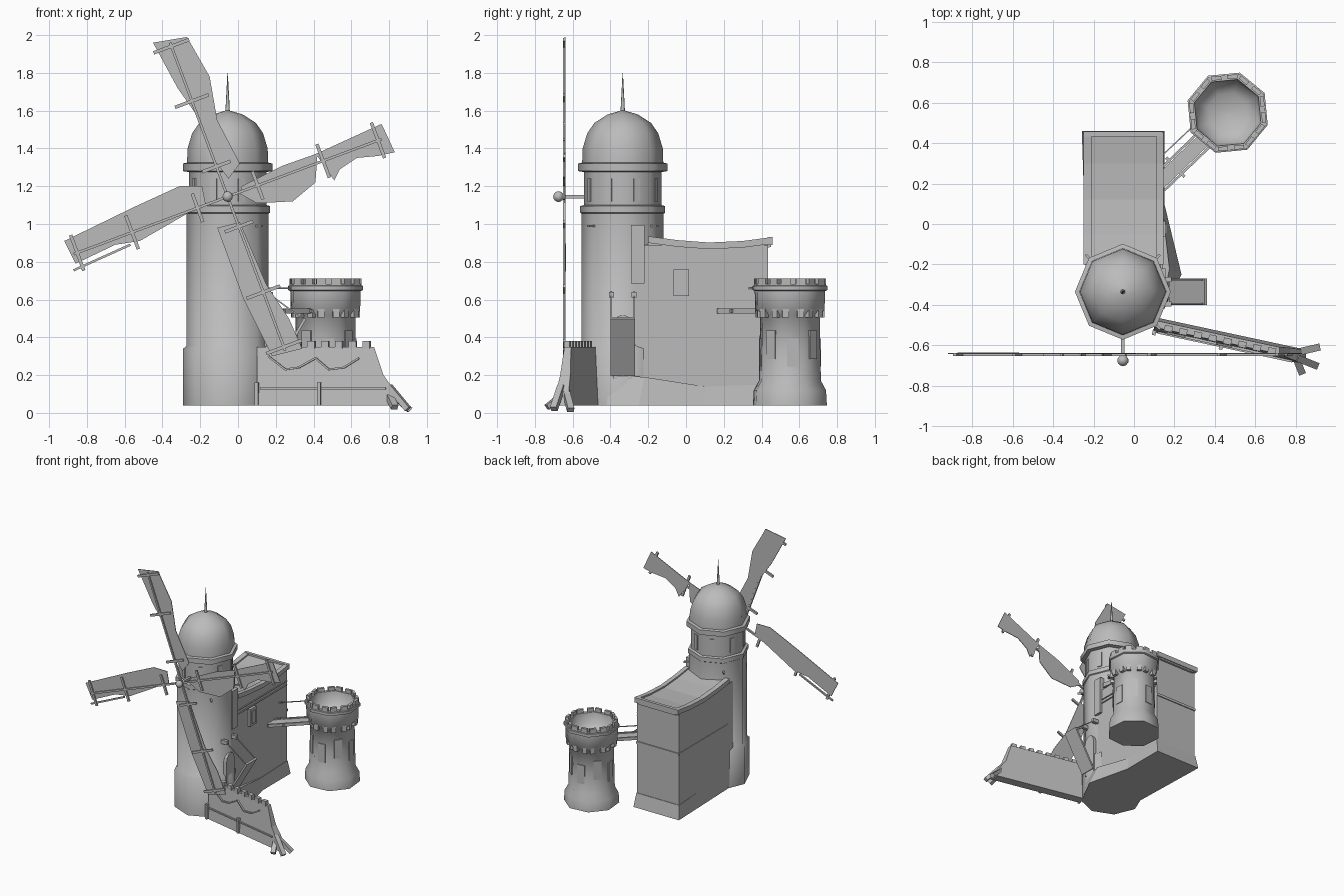
import bpy, bmesh, math
from mathutils import Vector, Matrix

cube = bpy.data.objects.get("Cube")
if cube:
    bpy.data.objects.remove(cube, do_unlink=True)

stone = bpy.data.materials.new("grey_stone")
stone.use_nodes = True
GREY = (0.5, 0.5, 0.5, 1)
stone.diffuse_color = GREY
stone.node_tree.nodes["Principled BSDF"].inputs["Base Color"].default_value = GREY


def finish(name, bm, smooth=False):
    bmesh.ops.recalc_face_normals(bm, faces=bm.faces)
    mesh = bpy.data.meshes.new(name)
    bm.to_mesh(mesh)
    bm.free()
    ob = bpy.data.objects.new(name, mesh)
    bpy.context.collection.objects.link(ob)
    mesh.materials.append(stone)
    if smooth:
        bpy.ops.object.select_all(action='DESELECT')
        ob.select_set(True)
        bpy.context.view_layer.objects.active = ob
        bpy.ops.object.shade_smooth_by_angle(angle=math.radians(50))
    return ob


def lathe(name, centre, profile, turn=0):
    """Eight-sided turned body from (radius, height) pairs."""
    bm = bmesh.new()
    rings = []
    for r, z in profile:
        angles = [turn + i * math.pi / 4 for i in range(8)]
        rings.append([bm.verts.new((centre[0] + r * math.cos(a), centre[1] + r * math.sin(a), z)) for a in angles])
    for low, high in zip(rings, rings[1:]):
        for i in range(8):
            j = (i + 1) % 8
            bm.faces.new((low[i], low[j], high[j], high[i]))
    bm.faces.new(rings[0])
    bm.faces.new(rings[-1])
    return finish(name, bm, True)


def add_box(bm, centre, size, spin=0):
    m = Matrix.Translation(centre) @ Matrix.Rotation(spin, 4, 'Z') @ Matrix.Diagonal((*size, 1))
    bmesh.ops.create_cube(bm, size=1, matrix=m)


def box(name, centre, size, spin=0):
    bm = bmesh.new()
    add_box(bm, centre, size, spin)
    return finish(name, bm)


def beam(name, a, b, width=0.012, depth=0.012):
    """Straight bar between two points; width runs sideways."""
    a, b = Vector(a), Vector(b)
    d = (b - a).normalized()
    ref = Vector((0, 0, 1)) if abs(d.z) < 0.95 else Vector((0, 1, 0))
    side = d.cross(ref).normalized()
    rot = Matrix((side, d, side.cross(d))).transposed().to_4x4()
    bm = bmesh.new()
    m = Matrix.Translation((a + b) / 2) @ rot @ Matrix.Diagonal((width, (b - a).length, depth, 1))
    bmesh.ops.create_cube(bm, size=1, matrix=m)
    return finish(name, bm)


def loft(name, *loops):
    """Skin between matching closed loops, capped at both ends."""
    bm = bmesh.new()
    rows = [[bm.verts.new(p) for p in loop] for loop in loops]
    n = len(rows[0])
    for a, b in zip(rows, rows[1:]):
        for i in range(n):
            bm.faces.new((a[i], a[(i + 1) % n], b[(i + 1) % n], b[i]))
    bm.faces.new(rows[0])
    bm.faces.new(rows[-1])
    return finish(name, bm)


# Main tower with rings, dome and spire
MAIN = (-0.055, -0.335)
lathe("main_tower", MAIN, [(.235, .04), (.235, .34), (.217, .355), (.217, 1.055), (.225, 1.06), (.225, 1.095),
                           (.205, 1.1), (.205, 1.275), (.237, 1.28), (.237, 1.32), (.215, 1.325)])
lathe("dome", MAIN, [(.215, 1.32), (.212, 1.4), (.188, 1.48), (.15, 1.535), (.08, 1.58), (.012, 1.6)])
lathe("spire", MAIN, [(.012, 1.59), (.009, 1.65), (.001, 1.8)])

# Slot windows and pegs around the main tower
for k in range(8):
    a = math.pi / 8 + k * math.pi / 4
    c, s = math.cos(a), math.sin(a)
    box("tower_slot", (MAIN[0] + .19 * c, MAIN[1] + .19 * s, 1.18), (.012, .035, .12), a)
for k in (1, 3, 7):
    a = k * math.pi / 4
    d = Vector((math.cos(a), math.sin(a), 0))
    base = Vector((*MAIN, .99))
    beam("tower_peg", base + d * .19, base + d * .26)
box("tower_window", (.13, -.255, .84), (.05, .07, .31))

# House body: walls with sagging parapets, roof and bands
box("house_wall", (-.053, .06, .475), (.375, .75, .83))
SAG = [(-.2, .935), (-.05, .915), (.12, .902), (.3, .91), (.45, .93)]


def sag_strip(name, x0, x1, drop, thick):
    loft(name, *[[(x0, y, z - drop - thick), (x1, y, z - drop - thick), (x1, y, z - drop), (x0, y, z - drop)]
                 for y, z in SAG])


sag_strip("roof", -.22, .11, .012, .04)
sag_strip("parapet_right", -.25, -.21, 0, .035)
sag_strip("parapet_left", .11, .145, 0, .035)
box("parapet_back", (-.053, .445, .91), (.395, .025, .04))
for z in (.77, .8):
    box("left_wall_band", (.137, .1, z), (.01, .66, .006))
box("back_wall_band", (-.053, .437, .56), (.38, .012, .02))
box("right_wall_band", (-.241, .12, .56), (.01, .63, .02))
box("house_window_frame", (.14, -.025, .69), (.03, .08, .14))
box("house_window_pane", (.155, -.025, .69), (.015, .05, .1))

# Flared footing of the house
foot = [(-.235, -.25), (-.258, .46), (.15, .46), (.15, .1), (.235, -.25), (.15, -.42)]
rim = [(-.235, -.25, .18), (-.245, .44, .15), (.138, .44, .15), (.138, .1, .14), (.175, -.22, .19), (.14, -.4, .2)]
loft("house_footing", [(x, y, .04) for x, y in foot], rim)

# Arched doorway, raised drawbridge and its chains
bm = bmesh.new()
arch = [(-.05, .18), (.05, .18)] + [(.05 * math.cos(t * math.pi / 6), .46 + .06 * math.sin(t * math.pi / 6))
                                    for t in range(7)]
outer = bm.faces.new([bm.verts.new((.168, MAIN[1] + y, z)) for y, z in arch])
ext = bmesh.ops.extrude_face_region(bm, geom=[outer])
bmesh.ops.translate(bm, vec=(-.06, 0, 0), verts=[v for v in ext["geom"] if isinstance(v, bmesh.types.BMVert)])
finish("arched_door", bm)
beam("drawbridge", (.18, -.335, .2), (.355, -.335, .5), .13, .015)
for y in (-.395, -.275):
    beam("drawbridge_chain", (.34, y, .5), (.15, y, .64), .007, .007)
    box("chain_bracket", (.15, y, .625), (.07, .025, .03))

# Round watch tower: footing, shaft, flared top and hollow deck
WATCH, TURN = (.463, .55), math.radians(28)
lathe("watch_tower", WATCH, [(.205, .04), (.2, .12), (.172, .17), (.168, .34), (.165, .52), (.192, .545), (.195, .645),
                             (.207, .65), (.207, .672), (.2, .675), (.2, .682), (.172, .682), (.16, .6),
                             (.1, .56), (.01, .55)], TURN)
bm = bmesh.new()
for k in range(8):
    a = TURN + math.pi / 8 + k * math.pi / 4
    out, side = Vector((math.cos(a), math.sin(a), 0)), Vector((-math.sin(a), math.cos(a), 0))
    for s in (-.04, .04):
        mid = Vector((*WATCH, 0)) + side * s
        add_box(bm, mid + out * .175 + Vector((0, 0, .69)), (.02, .05, .042), a)
        add_box(bm, mid + out * .163 + Vector((0, 0, .527)), (.03, .035, .045), a)
finish("battlements", bm)
for k in range(0, 8, 2):
    for step, z in ((0, .36), (1, .32)):
        a = TURN + math.pi / 8 + (k + step) * math.pi / 4
        box("watch_window", (WATCH[0] + .152 * math.cos(a), WATCH[1] + .152 * math.sin(a), z), (.02, .06, .15), a)

# Footbridge with side rails and guide rope
start, end = Vector((.12, .2, .54)), Vector((.36, .43, .54))
along = (end - start).normalized()
across = Vector((-along.y, along.x, 0))
beam("footbridge_deck", start, end, .07, .012)
for s in (-.045, .045):
    beam("footbridge_rail", start + across * s, end + across * s, .012, .025)
for t in (.35, .95):
    p = start.lerp(end, t)
    beam("footbridge_crossbar", p - across * .065, p + across * .065, .015, .015)
beam("guide_rope", (.13, .33, .66), (.3, .49, .66), .006, .006)


# Curtain wall running from the main tower to a broken end
def wall_y(x):
    return -.49 - .215 * (x - .1)


SPIN = math.atan(-.215)
outline = [(.1, .04), (.85, .04), (.82, .13), (.77, .2), (.72, .35), (.1, .35)]
loft("curtain_wall", [(x, wall_y(x) - .045 + (z - .04) * .08, z) for x, z in outline],
     [(x, wall_y(x) + .03 - (z - .04) * .05, z) for x, z in outline])
for i in range(8):
    x = .17 + i * .073
    box("wall_merlon", (x, wall_y(x) - .012, .36), (.04, .03, .04), SPIN)
box("wall_ledge", (.45, wall_y(.45) - .042, .13), (.68, .012, .01), SPIN)
for x in (.1, .43):
    box("wall_post", (x, wall_y(x) - .045, .1), (.018, .03, .12), SPIN)
drape = [(.16, .3), (.25, .23), (.32, .24), (.41, .29), (.48, .23), (.56, .24), (.64, .29)]
for (x0, z0), (x1, z1) in zip(drape, drape[1:]):
    beam("wall_rope", (x0, wall_y(x0) - .035, z0), (x1, wall_y(x1) - .035, z1), .012, .01)
# Splintered timbers at the broken end
for a, b in (((.78, -.64, .13), (.91, -.61, .015)), ((.8, -.66, .14), (.9, -.7, .02)), ((.8, -.66, .09), (.83, -.735, .03))):
    beam("broken_timber", a, b, .035, .03)

# Windmill hub, axle and four ragged sails
HUB = Vector((MAIN[0], -.645, 1.145))
beam("axle", (HUB.x, -.5, HUB.z), (HUB.x, -.67, HUB.z), .018, .018)
bm = bmesh.new()
bmesh.ops.create_uvsphere(bm, u_segments=10, v_segments=8, radius=.028, matrix=Matrix.Translation((HUB.x, -.675, HUB.z)))
finish("hub_ball", bm, True)
sails = [
    [(-.45, 1.96), (-.27, 1.99), (-.15, 1.78), (-.11, 1.55), (.01, 1.32), (-.05, 1.24), (-.12, 1.33), (-.2, 1.55), (-.32, 1.72)],
    [(.02, 1.2), (.24, 1.31), (.41, 1.37), (.76, 1.53), (.83, 1.38), (.74, 1.36), (.63, 1.35), (.54, 1.29), (.51, 1.23),
     (.42, 1.36), (.41, 1.22), (.29, 1.12), (.1, 1.11), (.01, 1.16)],
    [(-.92, .91), (-.55, 1.09), (-.31, 1.2), (-.19, 1.2), (-.17, 1.1), (-.26, 1.06), (-.52, .91), (-.65, .89), (-.86, .79)],
    [(-.11, .98), (.01, 1.01), (.15, .68), (.27, .5), (.34, .34), (.18, .3), (.03, .6)]]
for i, (pts, angle) in enumerate(zip(sails, (110.5, 20.5, 200.5, 290.5))):
    bm = bmesh.new()
    bm.faces.new([bm.verts.new((x, -.637, z)) for x, z in pts])
    sail = finish("sail_%d" % (i + 1), bm)
    sail.modifiers.new("thickness", 'SOLIDIFY').thickness = .005
    t = math.radians(angle)
    d, n = Vector((math.cos(t), 0, math.sin(t))), Vector((-math.sin(t), 0, math.cos(t)))
    beam("sail_spar", HUB, HUB + d * .87, .014, .014)
    for r, half in ((.17, .08), (.54, .095), (.85, .1)):
        beam("sail_crossbar", HUB + d * r - n * half, HUB + d * r + n * half, .014, .018)
beam("sail_edge_pole", (-.57, -.642, .89), (-.87, -.642, .755))
